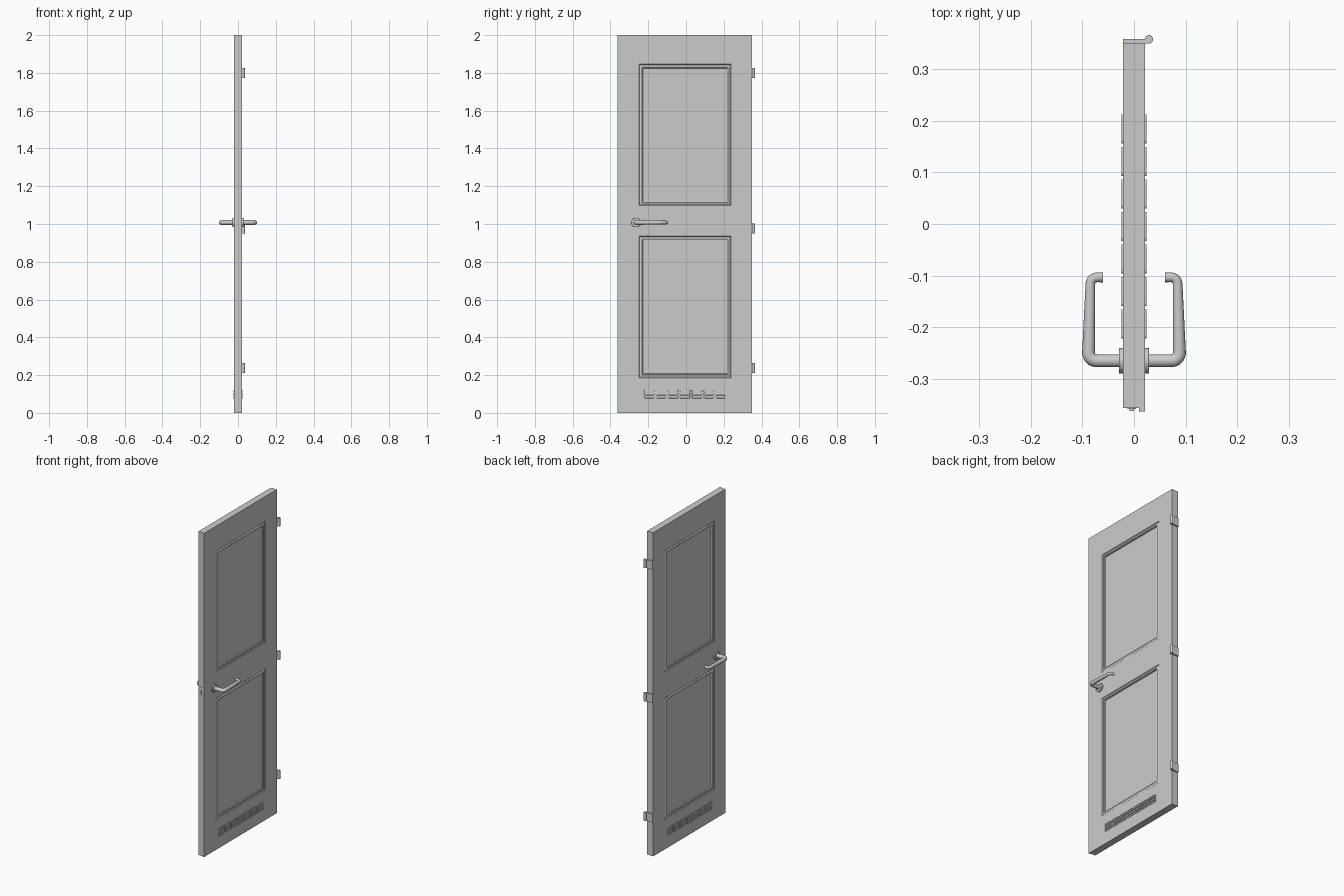
import bpy, bmesh, math

if "Cube" in bpy.data.objects:
    bpy.data.objects.remove(bpy.data.objects["Cube"])


def finish(bm, name, smooth=False):
    bmesh.ops.remove_doubles(bm, verts=bm.verts, dist=1e-5)
    bmesh.ops.recalc_face_normals(bm, faces=bm.faces)
    me = bpy.data.meshes.new(name)
    bm.to_mesh(me)
    bm.free()
    ob = bpy.data.objects.new(name, me)
    bpy.context.collection.objects.link(ob)
    if smooth:
        shade(ob)
    return ob


def shade(ob):
    bpy.ops.object.select_all(action='DESELECT')
    ob.select_set(True)
    bpy.context.view_layer.objects.active = ob
    bpy.ops.object.shade_smooth_by_angle(angle=math.radians(35))


def face(bm, pts):
    bm.faces.new([bm.verts.new(p) for p in pts])


def loft(bm, rings):
    # Skin successive closed rings and cap the last one
    for a, b in zip(rings, rings[1:]):
        n = len(a)
        for i in range(n):
            k = (i + 1) % n
            face(bm, (a[i], a[k], b[k], b[i]))
    face(bm, rings[-1])


def box(name, x0, x1, y0, y1, z0, z1):
    bm = bmesh.new()
    a, b = [[(x, y, z) for x, y in ((x0, y0), (x1, y0), (x1, y1), (x0, y1))] for z in (z0, z1)]
    loft(bm, [a, b])
    face(bm, a)
    return finish(bm, name)


def cylinder(name, loc, r, depth, axis='Z', bevel=0):
    rot = (0, math.pi / 2, 0) if axis == 'X' else (0, 0, 0)
    bpy.ops.mesh.primitive_cylinder_add(vertices=32, radius=r, depth=depth, location=loc, rotation=rot)
    ob = bpy.context.object
    ob.name = name
    if bevel:
        m = ob.modifiers.new("edge", 'BEVEL')
        m.width, m.segments = bevel, 2
    shade(ob)
    return ob


T = 0.021  # half thickness of the slab

# Rebated door slab with two moulded, sunken panels on each side
YA, YB = -0.249, 0.238
outline = [(-T, -0.357), (-T, YA), (-T, YB), (-T, 0.35), (T, 0.35),
           (T, YB), (T, YA), (T, -0.363), (0.01, -0.363), (0.01, -0.357)]
levels = [0, 0.186, 0.936, 1.098, 1.846, 2]
moulding = [(0, T), (0.004, 0.017), (0.008, 0.0175), (0.016, T), (0.02, 0.0195), (0.022, 0.013)]
bm = bmesh.new()
for i, (x0, y0) in enumerate(outline):
    x1, y1 = outline[(i + 1) % len(outline)]
    for j, (z0, z1) in enumerate(zip(levels, levels[1:])):
        if i in (1, 5) and j in (1, 3):
            s = math.copysign(1, x0)
            loft(bm, [[(s * x, YA + d, z0 + d), (s * x, YB - d, z0 + d),
                       (s * x, YB - d, z1 - d), (s * x, YA + d, z1 - d)] for d, x in moulding])
        else:
            face(bm, ((x0, y0, z0), (x1, y1, z0), (x1, y1, z1), (x0, y0, z1)))
for z in (0, 2):
    face(bm, [(x, y, z) for x, y in outline])
finish(bm, "door_slab")


# Ventilation grilles: rows of raised rounded slots
def stadium(x, cy, cz, half, r):
    pts = []
    for side, start in ((1, -90), (-1, 90)):
        for k in range(7):
            a = math.radians(start + 30 * k)
            pts.append((x, cy + side * half + r * math.cos(a), cz + r * math.sin(a)))
    return pts


for s, side in ((1, "right"), (-1, "left")):
    bm = bmesh.new()
    for c in range(7):
        for row in range(3):
            cy, cz = -0.005 + (c - 3) * 0.063, 0.0985 + (row - 1) * 0.016
            loft(bm, [stadium(s * x, cy, cz, 0.021, r) for x, r in
                      ((T - 0.001, 0.007), (0.024, 0.007), (0.0245, 0.0063),
                       (0.0245, 0.0052), (0.0215, 0.0048))])
    finish(bm, "vent_grille_" + side)

# Hinges: leaf on the door edge plus knuckle
for n, z in enumerate((0.238, 0.976, 1.80)):
    box(f"hinge_leaf_{n}", -T, 0.029, 0.3495, 0.358, z - 0.026, z + 0.026)
    cylinder(f"hinge_knuckle_{n}", (0.029, 0.358, z), 0.008, 0.052)

# Lock faceplate and latch on the closing edge
box("lock_faceplate", -0.013, 0.004, -0.3585, -0.355, 0.93, 1.04)
box("latch_bolt", -0.009, 0.0, -0.362, -0.355, 0.995, 1.02)

# Lever handles with roses, mirrored across the slab
HY, HZ = -0.265, 1.008


def arc(cx, cy, r):
    return [(cx + r * math.sin(a), cy - r * math.cos(a)) for a in [math.pi / 16 * k for k in range(9)]]


bend = arc(0.072, HY + 0.016, 0.016)
tip = [(x, -0.232 - y) for x, y in reversed(arc(0.072, -0.116, 0.0125))]
path = [(0.018, HY)] + bend + tip + [(0.06, -0.1035)]
for s, side in ((1, "right"), (-1, "left")):
    cylinder("handle_rose_" + side, (s * 0.0245, HY, HZ), 0.025, 0.009, 'X', 0.0015)
    cu = bpy.data.curves.new("lever_handle_" + side, 'CURVE')
    cu.dimensions = '3D'
    cu.bevel_depth, cu.bevel_resolution, cu.use_fill_caps = 0.0125, 6, True
    sp = cu.splines.new('POLY')
    sp.points.add(len(path) - 1)
    for k, (p, (x, y)) in enumerate(zip(sp.points, path)):
        p.co = (s * x, y, HZ, 1)
        p.radius = 1 if k <= len(bend) else 0.75
    ob = bpy.data.objects.new("lever_handle_" + side, cu)
    bpy.context.collection.objects.link(ob)
    bpy.ops.object.select_all(action='DESELECT')
    ob.select_set(True)
    bpy.context.view_layer.objects.active = ob
    bpy.ops.object.convert(target='MESH')
    shade(bpy.context.object)
